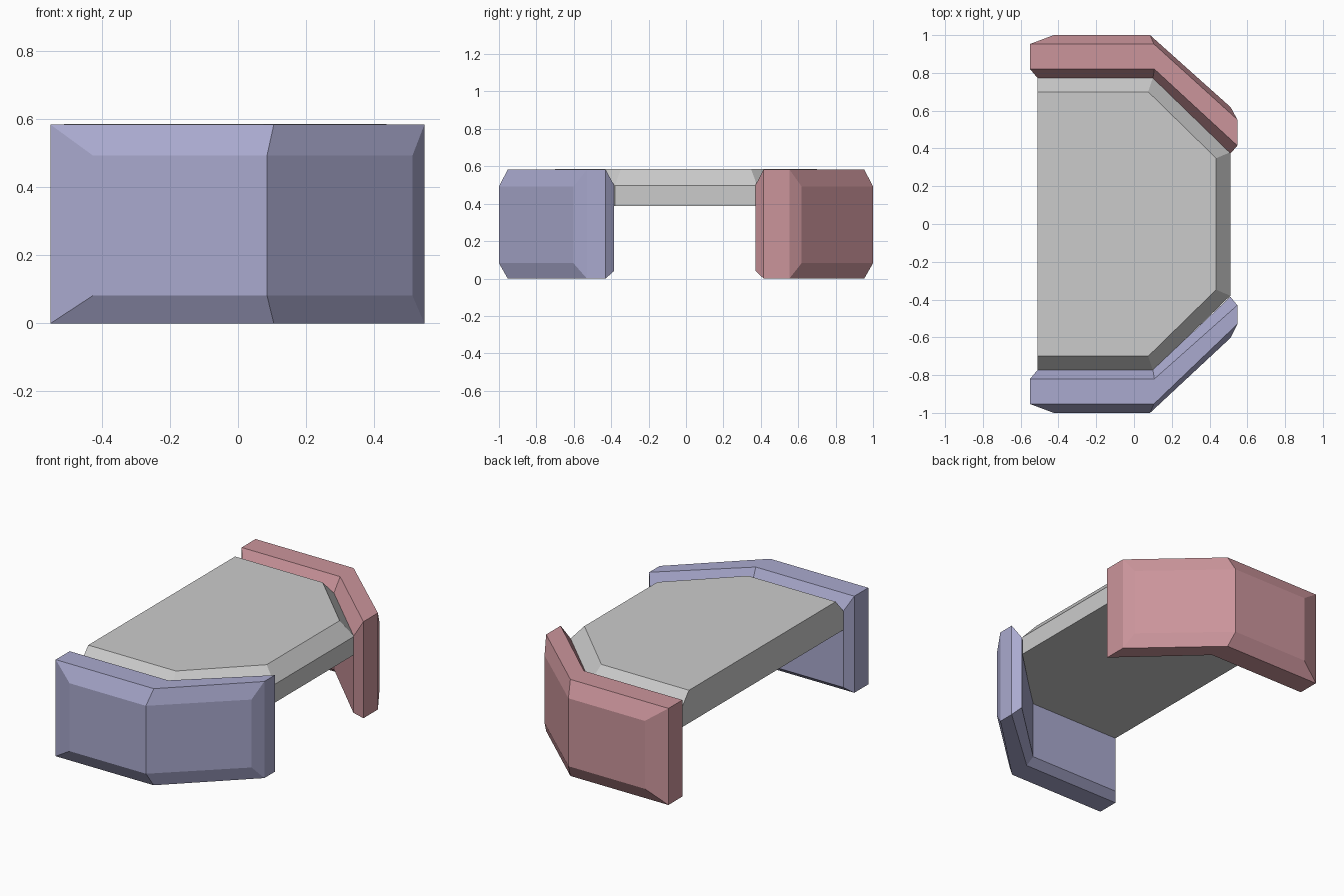
import bpy, bmesh

if "Cube" in bpy.data.objects:
    bpy.data.objects.remove(bpy.data.objects["Cube"])


def loft(name, rings, color=None):
    """Skin matching point rings with quads; returns the bmesh rings for capping."""
    bm = bmesh.new()
    vs = [[bm.verts.new(p) for p in r] for r in rings]
    n = len(rings[0])
    for a, b in zip(vs, vs[1:]):
        for i in range(n):
            j = (i + 1) % n
            bm.faces.new((a[i], a[j], b[j], b[i]))
    return bm, vs


def finish(name, bm, color=None):
    bmesh.ops.recalc_face_normals(bm, faces=bm.faces)
    mesh = bpy.data.meshes.new(name)
    bm.to_mesh(mesh)
    bm.free()
    obj = bpy.data.objects.new(name, mesh)
    bpy.context.collection.objects.link(obj)
    if color:
        mat = bpy.data.materials.new(name + "_color")
        mat.diffuse_color = color
        mat.use_nodes = True
        mat.node_tree.nodes["Principled BSDF"].inputs["Base Color"].default_value = mat.diffuse_color
        mesh.materials.append(mat)


# Deck: clipped-corner slab with a chamfered top, flat at the back
def outline(x_bend, x_front, y_side, y_front, z):
    half = [(-0.51, y_side), (x_bend, y_side), (x_front, y_front)]
    return [(x, -y, z) for x, y in half] + [(x, y, z) for x, y in reversed(half)]


bm, vs = loft("deck", [outline(0.10, 0.51, 0.775, 0.38, 0.387),
                       outline(0.10, 0.51, 0.775, 0.38, 0.498),
                       outline(0.075, 0.435, 0.70, 0.348, 0.585)])
bm.faces.new(vs[0])
bm.faces.new(vs[-1])
finish("deck", bm)


# Side guards: eight-sided section swept through back end, bend and front end
def guard(name, side, front_y, color):
    # stations: (x, y) for inner, top-inner, top-outer, outer
    x_front = (0.51, 0.547, 0.547, 0.512)
    stations = [
        [(-0.51, 0.772), (-0.55, 0.82), (-0.55, 0.953), (-0.425, 1.0)],
        [(0.10, 0.772), (0.108, 0.82), (0.105, 0.953), (0.085, 1.0)],
        list(zip(x_front, front_y)),
    ]
    tops = (0.50, 0.583, 0.583, 0.492)
    bottoms = (0.04, 0.0, 0.0, 0.082)
    rings = []
    for st in stations:
        top = [(x, side * y, z) for (x, y), z in zip(st, tops)]
        low = [(x, side * y, z) for (x, y), z in zip(st, bottoms)]
        rings.append(top + low[::-1])
    bm, vs = loft(name, rings)
    # each end is closed by three upright strips
    for end in (vs[0], vs[-1]):
        for i in range(3):
            bm.faces.new((end[i], end[i + 1], end[6 - i], end[7 - i]))
    finish(name, bm, color)


guard("front_guard", -1, (0.385, 0.43, 0.53, 0.602), (0.40, 0.40, 0.62, 1))
guard("back_guard", 1, (0.372, 0.415, 0.553, 0.618), (0.60, 0.30, 0.33, 1))
